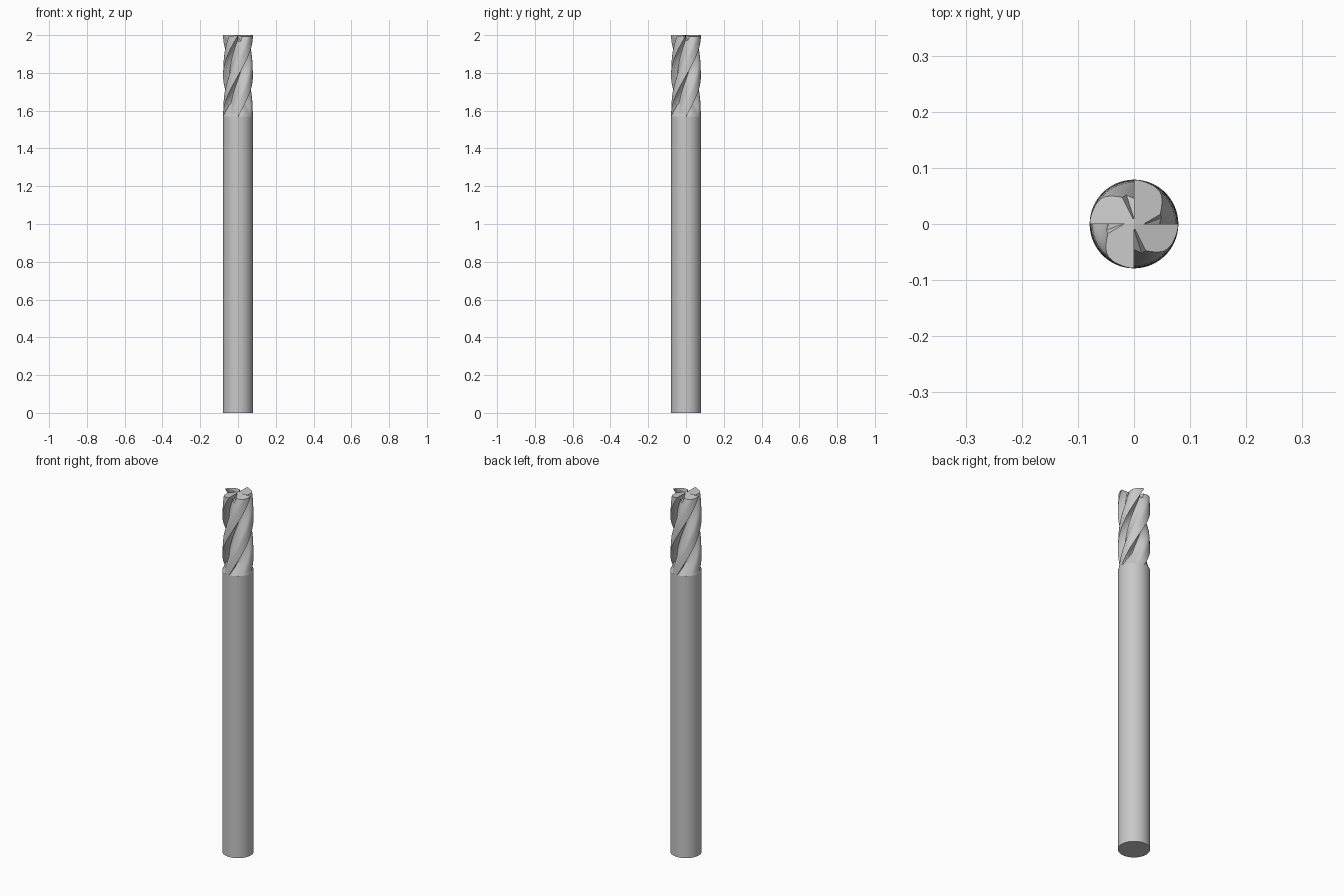
import bpy, bmesh, math
from mathutils import Matrix, Vector

cube = bpy.data.objects.get("Cube")
if cube:
    bpy.data.objects.remove(cube, do_unlink=True)

R, TOP, RUNOUT = 0.079, 2.0, 1.57
TWIST = math.tan(math.radians(30)) / R      # helix, radians per unit height

steel = bpy.data.materials.new("steel grey")
steel.use_nodes = True
colour = (0.58, 0.58, 0.58, 1)
steel.diffuse_color = colour
steel.node_tree.nodes["Principled BSDF"].inputs["Base Color"].default_value = colour


def make_object(name, bm):
    bmesh.ops.recalc_face_normals(bm, faces=bm.faces)
    mesh = bpy.data.meshes.new(name)
    bm.to_mesh(mesh)
    bm.free()
    mesh.materials.append(steel)
    obj = bpy.data.objects.new(name, mesh)
    bpy.context.collection.objects.link(obj)
    return obj


def activate(obj):
    bpy.ops.object.select_all(action='DESELECT')
    obj.select_set(True)
    bpy.context.view_layer.objects.active = obj


def smooth(obj):
    activate(obj)
    bpy.ops.object.shade_smooth_by_angle(angle=math.radians(28))


def cut(target, points, turn):
    """Subtract the convex hull of the points, turned about the tool axis."""
    bm = bmesh.new()
    for p in points:
        bm.verts.new(Matrix.Rotation(turn, 3, 'Z') @ Vector(p))
    bmesh.ops.convex_hull(bm, input=bm.verts)
    cutter = make_object("end_cutter", bm)
    cutter.hide_render = True
    activate(target)
    mod = target.modifiers.new("end cut", 'BOOLEAN')
    mod.operation, mod.solver, mod.object = 'DIFFERENCE', 'EXACT', cutter
    bpy.ops.object.modifier_apply(modifier=mod.name)
    bpy.data.objects.remove(cutter, do_unlink=True)


# Plain round shank
bm = bmesh.new()
bmesh.ops.create_cone(bm, cap_ends=True, segments=64, radius1=R, radius2=R,
                      depth=RUNOUT, matrix=Matrix.Translation((0, 0, RUNOUT / 2)))
smooth(make_object("shank", bm))

# One tooth and flute: degrees behind the cutting edge, radius
tooth = [(0, R), (6, 0.0785), (12, 0.0778), (24, 0.0768), (34, 0.0745),
         (40, 0.071), (47, 0.065), (56, 0.057), (66, 0.050), (75, 0.046),
         (82, 0.0465), (86, 0.052), (88.5, 0.065)]

# Helical flutes, rising out to the full shank radius at the bottom
bm = bmesh.new()
rings, steps = [], 48
for i in range(steps + 1):
    z = RUNOUT + (TOP - RUNOUT) * i / steps
    floor = R - 0.034 * min(1, (z - RUNOUT) / 0.075)
    ring = []
    for k in range(4):
        for behind, radius in tooth:
            a = (z - TOP) * TWIST - math.radians(behind + 90 * k)
            r = max(radius, floor)
            ring.append(bm.verts.new((r * math.cos(a), r * math.sin(a), z)))
    rings.append(ring)
n = len(rings[0])
for low, high in zip(rings, rings[1:]):
    for j in range(n):
        bm.faces.new((low[j], low[(j + 1) % n], high[(j + 1) % n], high[j]))
bm.faces.new(rings[0])
bm.faces.new(rings[-1])
flutes = make_object("fluted_cutter", bm)

# End teeth: sloping relief behind each edge, and a gash before the next edge
for k in range(4):
    turn = k * math.pi / 2
    relief = [(x, y, z) for x in (0, 0.1)
              for y, z in ((0, TOP), (-0.1, TOP - 0.016), (-0.1, 2.1), (0, 2.1))]
    cut(flutes, relief, turn)
for k in range(4):
    start = -0.010 if k % 2 == 0 else -0.020
    gash = [(0, start, 1.992), (0, -0.09, 1.935), (0.026, -0.09, 1.94),
            (0.055, -0.09, 2.02), (0, -0.09, 2.02), (0, start, 2.02),
            (0.010, start, 2.02)]
    cut(flutes, gash, k * math.pi / 2)
smooth(flutes)
